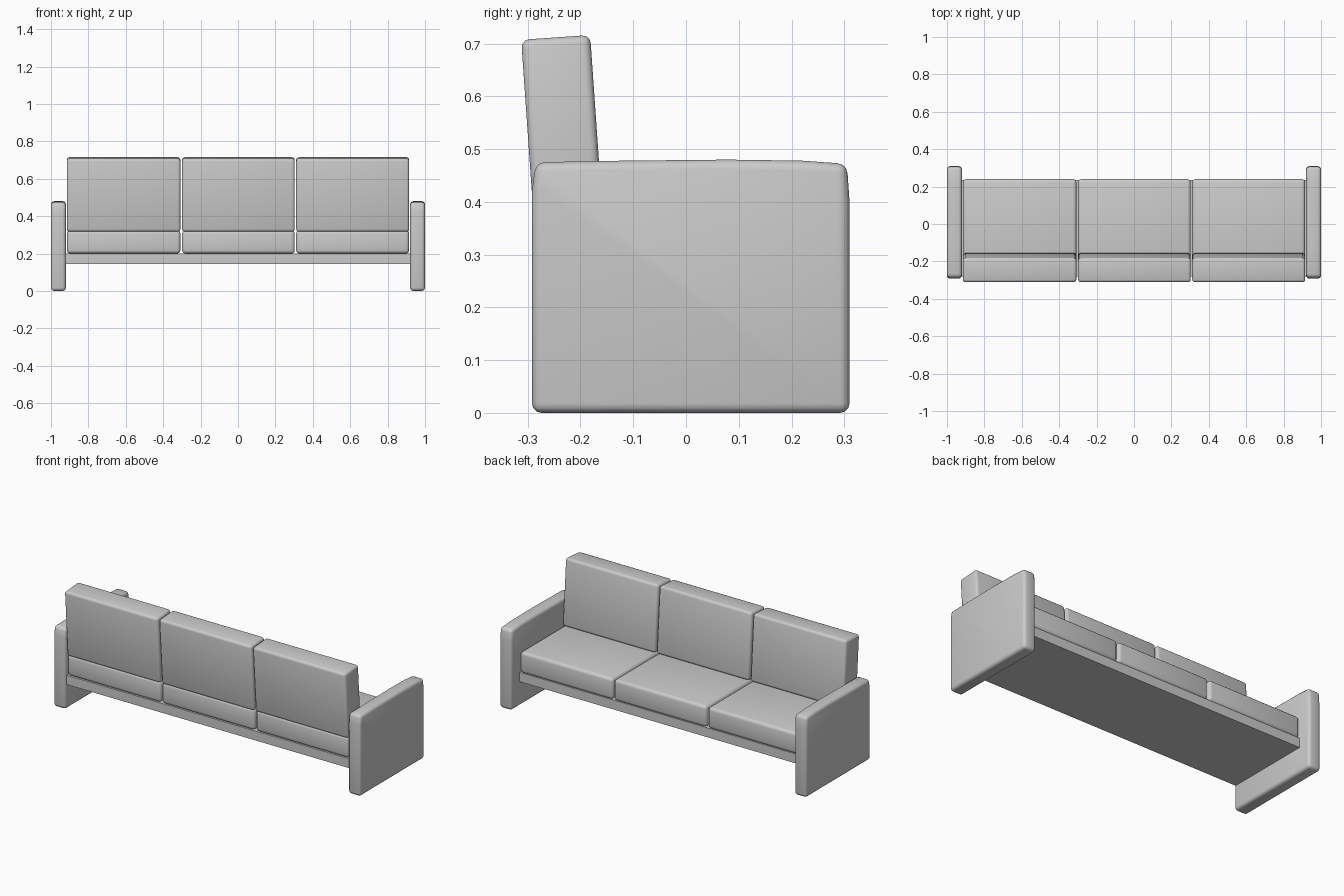
import bpy, math
from mathutils import Matrix

if "Cube" in bpy.data.objects:
    bpy.data.objects.remove(bpy.data.objects["Cube"])


def prism(name, profile, x0, x1, bevel, segments=3, tilt=0.0, pivot=(0, 0)):
    """Extrude a (y, z) profile from x0 to x1, lean it about a pivot and round its edges."""
    n = len(profile)
    rot = Matrix.Rotation(tilt, 2)
    pts = []
    for y, z in profile:
        dy, dz = y - pivot[0], z - pivot[1]
        c, s = rot[0][0], rot[1][0]
        pts.append((pivot[0] + c * dy - s * dz, pivot[1] + s * dy + c * dz))
    verts = [(x, y, z) for x in (x0, x1) for y, z in pts]
    faces = [tuple(reversed(range(n))), tuple(range(n, 2 * n))]
    faces += [(i, (i + 1) % n, n + (i + 1) % n, n + i) for i in range(n)]
    mesh = bpy.data.meshes.new(name)
    mesh.from_pydata(verts, [], faces)
    obj = bpy.data.objects.new(name, mesh)
    bpy.context.collection.objects.link(obj)
    if bevel:
        mod = obj.modifiers.new("Rounding", "BEVEL")
        mod.width = bevel
        mod.segments = segments
        mod.limit_method = "ANGLE"
        mod.angle_limit = math.radians(30)
    bpy.ops.object.select_all(action="DESELECT")
    obj.select_set(True)
    bpy.context.view_layer.objects.active = obj
    if bevel:
        bpy.ops.object.modifier_apply(modifier="Rounding")
    bpy.ops.object.shade_smooth_by_angle(angle=math.radians(40))
    return obj


def rect(y0, y1, z0, z1):
    return [(y0, z0), (y1, z0), (y1, z1), (y0, z1)]


# Slab arms with a slightly crowned top
arm = [(-0.292, 0), (0.31, 0), (0.31, 0.40), (0.305, 0.472),
       (0.22, 0.478), (0.08, 0.48), (-0.12, 0.478), (-0.285, 0.475), (-0.292, 0.42)]
prism("arm_left", arm, -1.0, -0.92, 0.018)
prism("arm_right", arm, 0.92, 1.0, 0.018)

# Base board between the arms
prism("base", rect(-0.28, 0.235, 0.145, 0.20), -0.925, 0.925, 0)

# Three seat cushions and three leaning back cushions
lean = math.radians(4)
for side, x0, x1 in (("left", -0.915, -0.308), ("middle", -0.299, 0.303), ("right", 0.311, 0.915)):
    prism("seat_cushion_" + side, rect(-0.282, 0.24, 0.20, 0.325), x0, x1, 0.018)
    prism("back_cushion_" + side, rect(-0.285, -0.154, 0.316, 0.708), x0, x1, 0.015,
          tilt=lean, pivot=(-0.285, 0.316))
